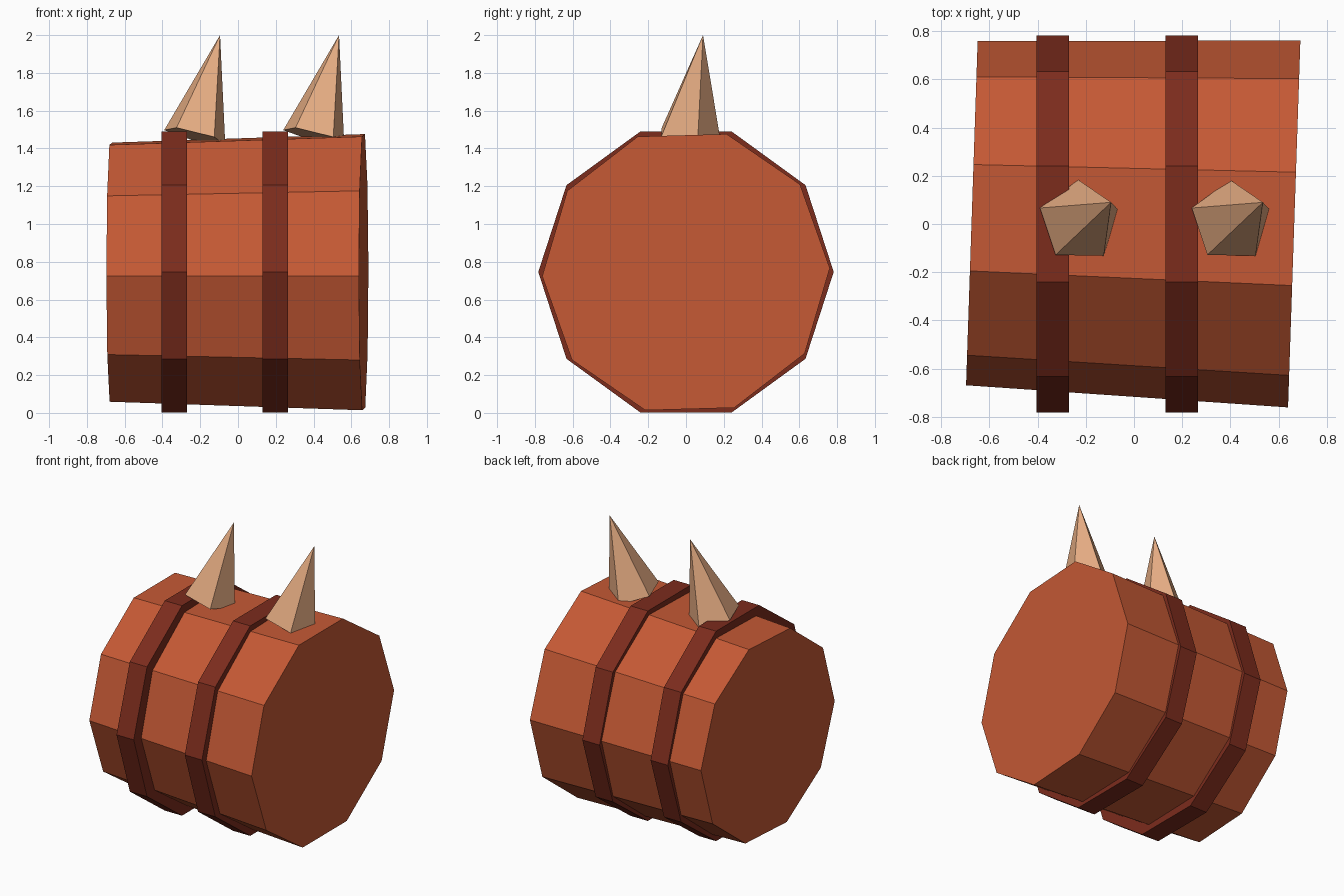
import bpy, bmesh
from math import radians
from mathutils import Vector, Matrix

if "Cube" in bpy.data.objects:
    bpy.data.objects.remove(bpy.data.objects["Cube"])


def material(name, rgb):
    m = bpy.data.materials.new(name)
    m.diffuse_color = (*rgb, 1)
    m.use_nodes = True
    m.node_tree.nodes["Principled BSDF"].inputs["Base Color"].default_value = m.diffuse_color
    return m


WOOD = material("red_wood", (0.56, 0.10, 0.035))
BAND = material("dark_band", (0.20, 0.025, 0.012))
HORN = material("horn", (0.80, 0.42, 0.23))


def cone(name, sides, r1, r2, start, end, mat, roll=0):
    """Capped cone from start (radius r1) to end (radius r2)."""
    start, end = Vector(start), Vector(end)
    axis = end - start
    bm = bmesh.new()
    bmesh.ops.create_cone(bm, cap_ends=True, segments=sides,
                          radius1=r1, radius2=r2, depth=axis.length)
    if r2 == 0:
        bmesh.ops.remove_doubles(bm, verts=bm.verts, dist=1e-5)
    # along-x parts turn about y first, so a corner points along +y
    if abs(axis.x) > abs(axis.z):
        turn = Vector((1, 0, 0)).rotation_difference(axis).to_matrix().to_4x4() \
            @ Matrix.Rotation(roll, 4, 'X') @ Matrix.Rotation(radians(90), 4, 'Y')
    else:
        turn = Vector((0, 0, 1)).rotation_difference(axis).to_matrix().to_4x4()
    bm.transform(Matrix.Translation((start + end) / 2) @ turn)
    bmesh.ops.recalc_face_normals(bm, faces=bm.faces)
    me = bpy.data.meshes.new(name)
    bm.to_mesh(me)
    bm.free()
    me.materials.append(mat)
    ob = bpy.data.objects.new(name, me)
    bpy.context.collection.objects.link(ob)
    return ob


# slightly tapered, skewed barrel
cone("barrel_body", 10, 0.715, 0.762, (-0.673, 0.045, 0.745),
     (0.665, 0.0, 0.745), WOOD, radians(1.6))

# two straight hoops
for i, x in enumerate((-0.405, 0.13)):
    cone(f"barrel_band_{i + 1}", 10, 0.782, 0.782, (x, 0, 0.746),
         (x + 0.135, 0, 0.746), BAND)

# two leaning five-sided spikes
for i, x in enumerate((-0.228, 0.402)):
    cone(f"spike_{i + 1}", 5, 0.175, 0, (x, 0.01, 1.465),
         (x + 0.133, 0.09, 2.0), HORN)
